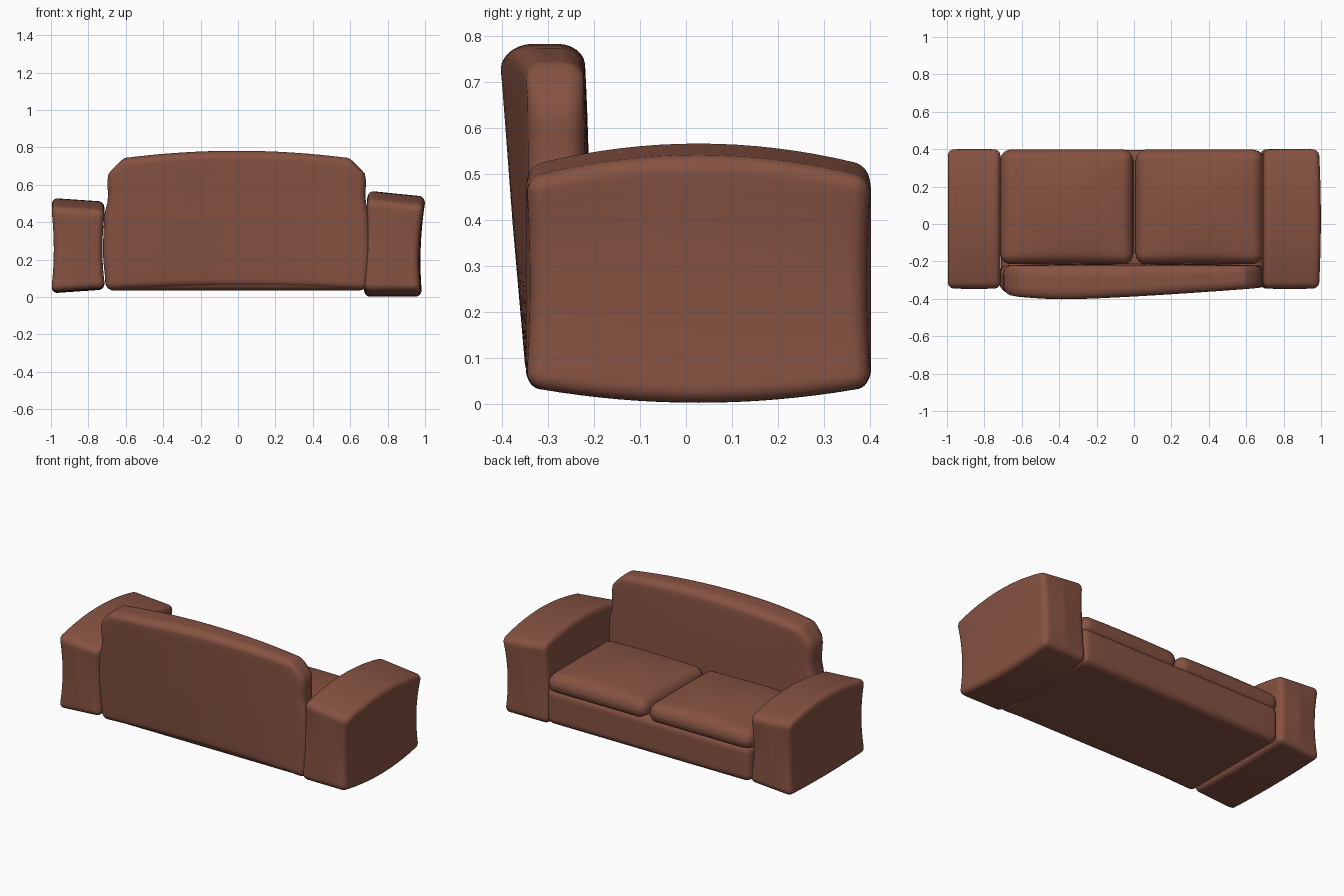
import bpy, bmesh
from mathutils import Vector

if "Cube" in bpy.data.objects:
    bpy.data.objects.remove(bpy.data.objects["Cube"])

leather = bpy.data.materials.new("brown_leather")
leather.diffuse_color = (0.24, 0.085, 0.055, 1)
leather.use_nodes = True
leather.node_tree.nodes["Principled BSDF"].inputs["Base Color"].default_value = leather.diffuse_color


def lerp_table(t, table):
    """Smooth interpolation through (position, value) pairs."""
    if t <= table[0][0]:
        return table[0][1]
    for (a, va), (b, vb) in zip(table, table[1:]):
        if t <= b:
            s = (t - a) / (b - a)
            return va + (vb - va) * s * s * (3 - 2 * s)
    return table[-1][1]


def soft_box(name, lo, hi, r, shape=None, edge=4, inner=16):
    """Rounded box with dense faces; shape(p, n) deforms it, n = position in -1..1."""
    lo, hi = Vector(lo), Vector(hi)
    c, h = (lo + hi) / 2, (hi - lo) / 2
    n = inner + 2 * edge
    bm = bmesh.new()
    bmesh.ops.create_cube(bm, size=2)
    bmesh.ops.subdivide_edges(bm, edges=bm.edges[:], cuts=n - 1, use_grid_fill=True)
    for v in bm.verts:
        p, q = Vector(), Vector()
        for k in range(3):
            i = round((v.co[k] + 1) / 2 * n)
            flat = h[k] - r
            if i < edge:
                p[k] = -h[k] + r * i / edge
            elif i > n - edge:
                p[k] = h[k] - r * (n - i) / edge
            else:
                p[k] = -flat + 2 * flat * (i - edge) / inner
            q[k] = max(-flat, min(flat, p[k]))
        d = p - q
        p = q + d.normalized() * r
        m = Vector((p[k] / h[k] for k in range(3)))
        p += c
        v.co = shape(p, m) if shape else p
    bmesh.ops.recalc_face_normals(bm, faces=bm.faces[:])
    for f in bm.faces:
        f.smooth = True
    me = bpy.data.meshes.new(name)
    bm.to_mesh(me)
    bm.free()
    me.materials.append(leather)
    ob = bpy.data.objects.new(name, me)
    bpy.context.collection.objects.link(ob)
    return ob


# Arms: barrelled along y, pinched at the waist
def left_arm(p, n):
    x = p.x - n.x * 0.015 * (1 - n.z ** 2)
    y = p.y - n.y * 0.012 * (1 - n.z ** 2) * abs(n.x)
    z = p.z + (0.05 * max(n.z, 0) - 0.01 * max(-n.z, 0)) * (1 - n.y ** 2) - 0.01 * n.x * n.z
    return Vector((x, y, z))


def right_arm(p, n):
    x = p.x - 0.018 * max(n.x, 0) * (1 - n.z ** 2) + 0.01 * n.z
    x += 0.01 * max(n.x, 0) * (1 - n.y ** 2)
    y = p.y - n.y * 0.012 * (1 - n.z ** 2) * abs(n.x)
    z = p.z + n.z * (0.05 if n.z > 0 else 0.035) * (1 - n.y ** 2)
    z -= 0.016 * n.x * (n.z + 1) / 2
    return Vector((x, y, z))


soft_box("left_arm", (-1.0, -0.348, 0.04), (-0.71, 0.402, 0.47), 0.035, left_arm)
soft_box("right_arm", (0.682, -0.348, 0.037), (0.985, 0.402, 0.503), 0.035, right_arm)

# Seat base
soft_box("seat_base", (-0.71, -0.335, 0.035), (0.69, 0.395, 0.26), 0.045)


# Seat cushions
def pillow(p, n):
    bulge = (1 - n.x ** 2) * (1 - n.y ** 2)
    return Vector((p.x, p.y, p.z + 0.035 * max(n.z, 0) * bulge))


for name, a, b in (("left_cushion", -0.715, -0.004), ("right_cushion", 0.009, 0.69)):
    soft_box(name, (a, -0.215, 0.225), (b, 0.398, 0.345), 0.058, pillow)

# Backrest: shouldered outline, crowned top, rear leaning outwards
WIDTH = [(0.03, 0.70), (0.25, 0.715), (0.42, 0.71), (0.53, 0.688),
         (0.64, 0.692), (0.74, 0.625)]
REAR = [(-0.71, 0.04), (-0.35, 0.066), (0.70, 0.0)]
LEAN = [(0.03, 0.1), (0.75, 1.0)]


def backrest(p, n):
    x = n.x * lerp_table(p.z, WIDTH) - 0.007
    rear = REAR[1][1] - (0.066 * max(0, (x + 0.35) / 1.05) ** 1.3 if x > -0.35
                         else 0.026 * ((-0.35 - x) / 0.36) ** 2)
    lean = 0.1 + 0.9 * (p.z - 0.03) / 0.71
    y = p.y - rear * lean * (1 - n.y) / 2
    y += 0.012 * max(n.y, 0) * (1 - n.x ** 2) * (1 - n.z ** 2)
    z = p.z + (0.042 * max(n.z, 0) + 0.02 * max(-n.z, 0)) * (1 - n.x ** 2)
    return Vector((x, y, z))


soft_box("backrest", (-0.70, -0.34, 0.035), (0.70, -0.222, 0.74), 0.04, backrest)
